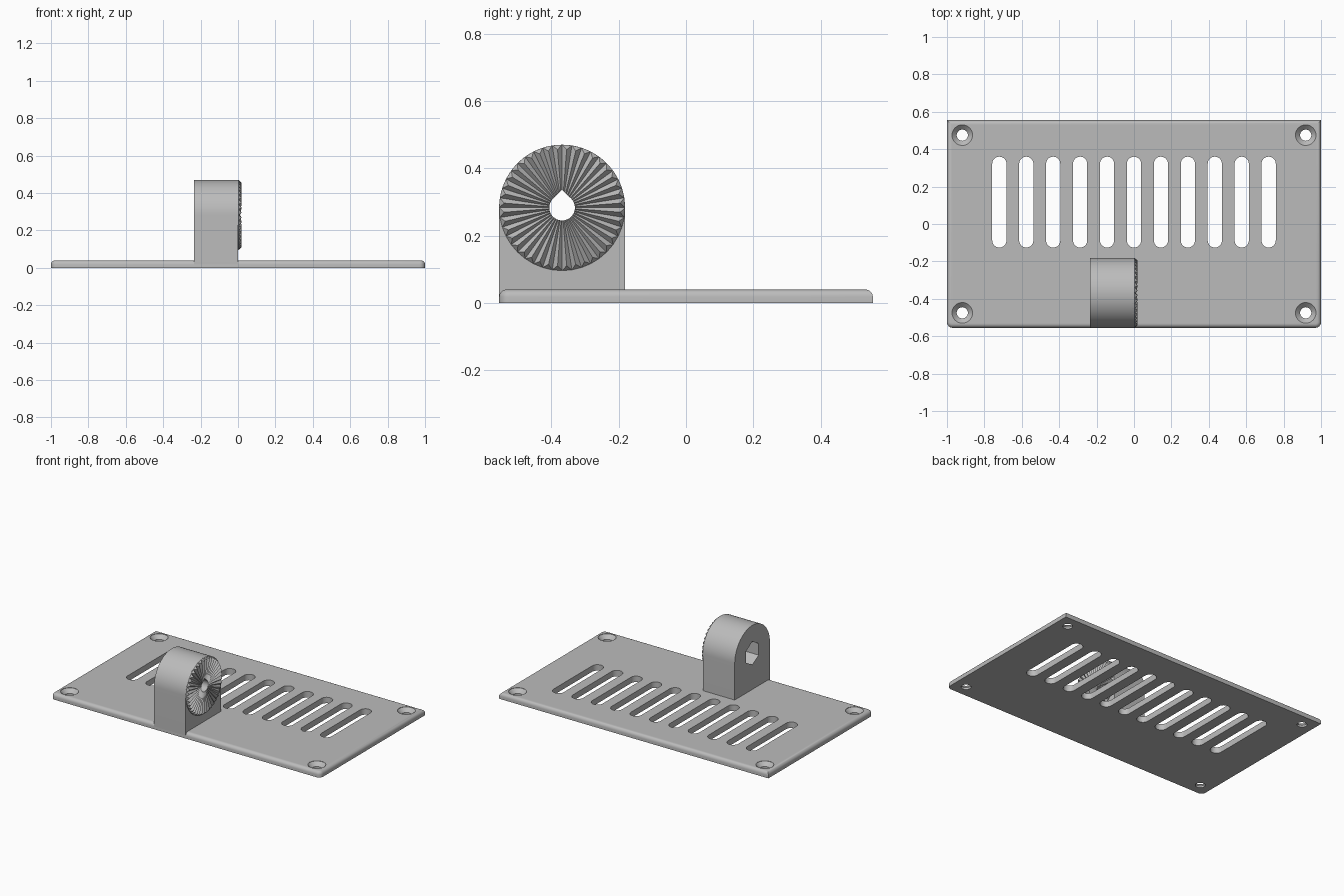
import bpy, bmesh, math
from mathutils import Vector

if "Cube" in bpy.data.objects:
    bpy.data.objects.remove(bpy.data.objects["Cube"])

grey = bpy.data.materials.new("grey")
grey.diffuse_color = (0.5, 0.5, 0.5, 1)
grey.use_nodes = True
grey.node_tree.nodes["Principled BSDF"].inputs["Base Color"].default_value = grey.diffuse_color

T = 0.04                      # plate thickness
Y0, YC, ZC, R = -0.555, -0.368, 0.283, 0.187   # bracket front, axis, radius


def make(name, bm):
    bmesh.ops.recalc_face_normals(bm, faces=bm.faces)
    me = bpy.data.meshes.new(name)
    bm.to_mesh(me)
    bm.free()
    ob = bpy.data.objects.new(name, me)
    bpy.context.collection.objects.link(ob)
    me.materials.append(grey)
    return ob


def prism(name, pts, a, b, axis):
    """Extrude a 2D outline from a to b along x or z."""
    bm = bmesh.new()
    at = lambda p, h: (h, p[0], p[1]) if axis == 'x' else (p[0], p[1], h)
    lo = [bm.verts.new(at(p, a)) for p in pts]
    hi = [bm.verts.new(at(p, b)) for p in pts]
    n = len(pts)
    bm.faces.new(lo[::-1])
    bm.faces.new(hi)
    for i in range(n):
        j = (i + 1) % n
        bm.faces.new((lo[i], lo[j], hi[j], hi[i]))
    return make(name, bm)


def arc(cx, cy, r, d0, d1, n):
    angles = [math.radians(d0 + (d1 - d0) * i / n) for i in range(n + 1)]
    return [(cx + r * math.cos(t), cy + r * math.sin(t)) for t in angles]


def select(ob):
    bpy.ops.object.select_all(action='DESELECT')
    ob.select_set(True)
    bpy.context.view_layer.objects.active = ob


def cut(ob, cutter):
    select(ob)
    m = ob.modifiers.new("cut", 'BOOLEAN')
    m.operation, m.solver, m.object = 'DIFFERENCE', 'EXACT', cutter
    bpy.ops.object.modifier_apply(modifier=m.name)
    bpy.data.objects.remove(cutter)


# Base plate: rounded front corners and rounded top rim
bm = bmesh.new()
bmesh.ops.create_cube(bm, size=1)
for v in bm.verts:
    v.co = Vector((v.co.x * 2, v.co.y * 1.11, (v.co.z + 0.5) * T))
corners = [e for e in bm.edges if all(v.co.y < 0 for v in e.verts)
           and abs(e.verts[0].co.x - e.verts[1].co.x) < 1e-5]
bmesh.ops.bevel(bm, geom=corners, offset=0.03, segments=6, profile=0.5, affect='EDGES')
rim = [e for e in bm.edges if all(v.co.z > T - 1e-5 for v in e.verts)]
bmesh.ops.bevel(bm, geom=rim, offset=0.022, segments=5, profile=0.5, affect='EDGES')
plate = make("vent_plate", bm)

# Ventilation slots
for i in range(11):
    x = (i - 5) * 0.144
    outline = arc(x, 0.322, 0.038, 0, 180, 14) + arc(x, -0.088, 0.038, 180, 360, 14)
    cut(plate, prism("slot_cutter", outline, -0.1, 0.1, 'z'))

# Countersunk screw holes
for sx in (-1, 1):
    for sy in (-1, 1):
        bm = bmesh.new()
        rings = []
        for r, z in ((0.03, -0.1), (0.03, 0.013), (0.055, T - 0.002), (0.055, 0.1)):
            pts = arc(sx * 0.918, sy * 0.475, r, 0, 360, 32)[:-1]
            rings.append([bm.verts.new((p[0], p[1], z)) for p in pts])
        for lo, hi in zip(rings, rings[1:]):
            for i in range(32):
                j = (i + 1) % 32
                bm.faces.new((lo[i], lo[j], hi[j], hi[i]))
        bm.faces.new(rings[0][::-1])
        bm.faces.new(rings[-1])
        cut(plate, make("screw_cutter", bm))

# Upright bracket with a round top
bracket = prism("bracket", [(Y0, 0.018), (Y0 + 2 * R, 0.018)]
                + arc(YC, ZC, R, 0, 180, 48), -0.235, 0.0, 'x')

# Serrated locking face: radial ridges with chamfered outer tips
N = 40
bm = bmesh.new()
hub = bm.verts.new((0.010, YC, ZC))
back = bm.verts.new((-0.01, YC, ZC))


def ring(r, x, shift):
    out = []
    for i in range(N):
        t = 2 * math.pi * (i + shift) / N
        out.append(bm.verts.new((x, YC + r * math.cos(t), ZC + r * math.sin(t))))
    return out


valley, peak, base = ring(R, 0.003, 0), ring(R - 0.014, 0.02, 0.5), ring(R, -0.01, 0)
for i in range(N):
    j = (i + 1) % N
    bm.faces.new((hub, valley[i], peak[i]))
    bm.faces.new((hub, peak[i], valley[j]))
    bm.faces.new((peak[i], valley[i], valley[j]))
    bm.faces.new((valley[i], base[i], base[j], valley[j]))
    bm.faces.new((back, base[j], base[i]))
teeth = make("locking_teeth", bm)

# Teardrop bolt hole through bracket and teeth
drop = arc(YC, ZC, 0.038, 135, 405, 32) + [(YC, ZC + 0.053)]
for ob in (bracket, teeth):
    cut(ob, prism("bolt_cutter", drop, -0.5, 0.5, 'x'))

# Hexagonal bolt-head pocket on the far side
cut(bracket, prism("hex_cutter", arc(YC, ZC, 0.078, 30, 330, 5), -0.5, -0.14, 'x'))

for ob in (plate, bracket):
    select(ob)
    bpy.ops.object.shade_smooth_by_angle(angle=math.radians(30))
